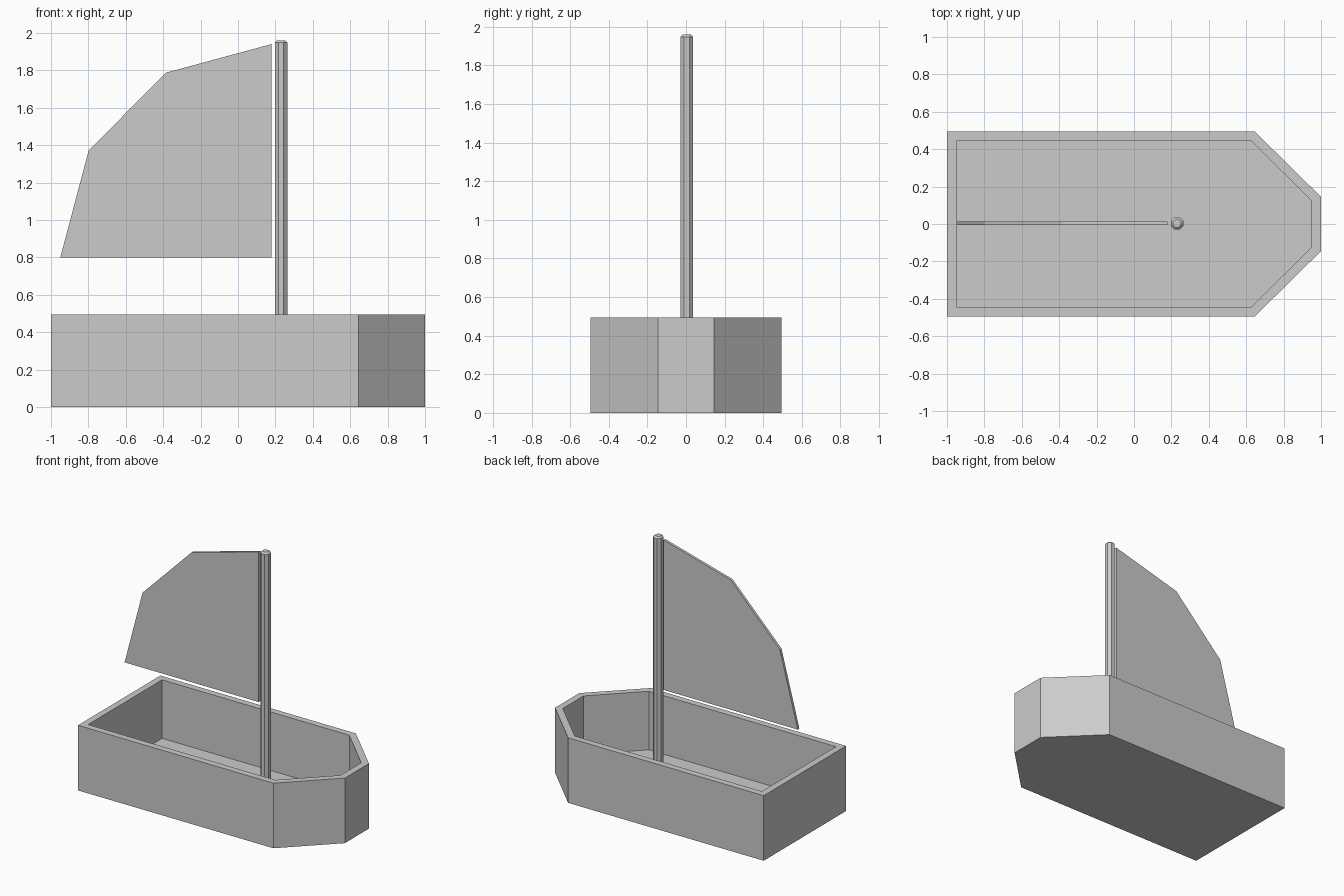
import bpy, bmesh, math

if "Cube" in bpy.data.objects:
    bpy.data.objects.remove(bpy.data.objects["Cube"])

AXIS_Y = 0.004   # mast and sail sit on this line
MAST_X = 0.23


def finish(bm, name):
    bmesh.ops.recalc_face_normals(bm, faces=bm.faces)
    mesh = bpy.data.meshes.new(name)
    bm.to_mesh(mesh)
    bm.free()
    obj = bpy.data.objects.new(name, mesh)
    bpy.context.collection.objects.link(obj)
    return obj


def prism(bm, points, offset):
    """Extrude a closed outline by offset and return the far cap."""
    base = bm.faces.new([bm.verts.new(p) for p in points])
    ext = bmesh.ops.extrude_face_region(bm, geom=[base], use_keep_orig=True)["geom"]
    bmesh.ops.translate(bm, vec=offset, verts=[g for g in ext if isinstance(g, bmesh.types.BMVert)])
    return next(g for g in ext if isinstance(g, bmesh.types.BMFace))


# Hull: chamfered bow outline, hollowed from the top
bm = bmesh.new()
side = [(-1, -0.495), (0.645, -0.495), (1, -0.145)]
outline = side + [(x, -y) for x, y in reversed(side)]
top = prism(bm, [(x, y, 0) for x, y in outline], (0, 0, 0.495))
bmesh.ops.recalc_face_normals(bm, faces=bm.faces)
bmesh.ops.inset_region(bm, faces=[top], thickness=0.05, use_even_offset=True)
cavity = bmesh.ops.extrude_discrete_faces(bm, faces=[top])["faces"][0]
bmesh.ops.translate(bm, vec=(0, 0, -0.445), verts=cavity.verts)
finish(bm, "hull")

# Mast: octagonal pole with a bevelled tip
bm = bmesh.new()
r = 0.0335 / math.cos(math.pi / 8)
ring = [math.pi / 8 + i * math.pi / 4 for i in range(8)]
cap = prism(bm, [(MAST_X + r * math.cos(a), AXIS_Y + r * math.sin(a), 0.05) for a in ring],
            (0, 0, 1.91))
bmesh.ops.bevel(bm, geom=list(cap.edges), offset=0.012, segments=1, affect='EDGES')
finish(bm, "mast")

# Sail: thin quarter disc with three straight segments
bm = bmesh.new()
sx, sz = 0.178, 0.80
y0 = AXIS_Y - 0.01
arc = [(sx - 1.128 * math.cos(a), y0, sz + 1.14 * math.sin(a))
       for a in (i * math.pi / 6 for i in range(4))]
prism(bm, [(sx, y0, sz)] + arc, (0, 0.02, 0))
finish(bm, "sail")
